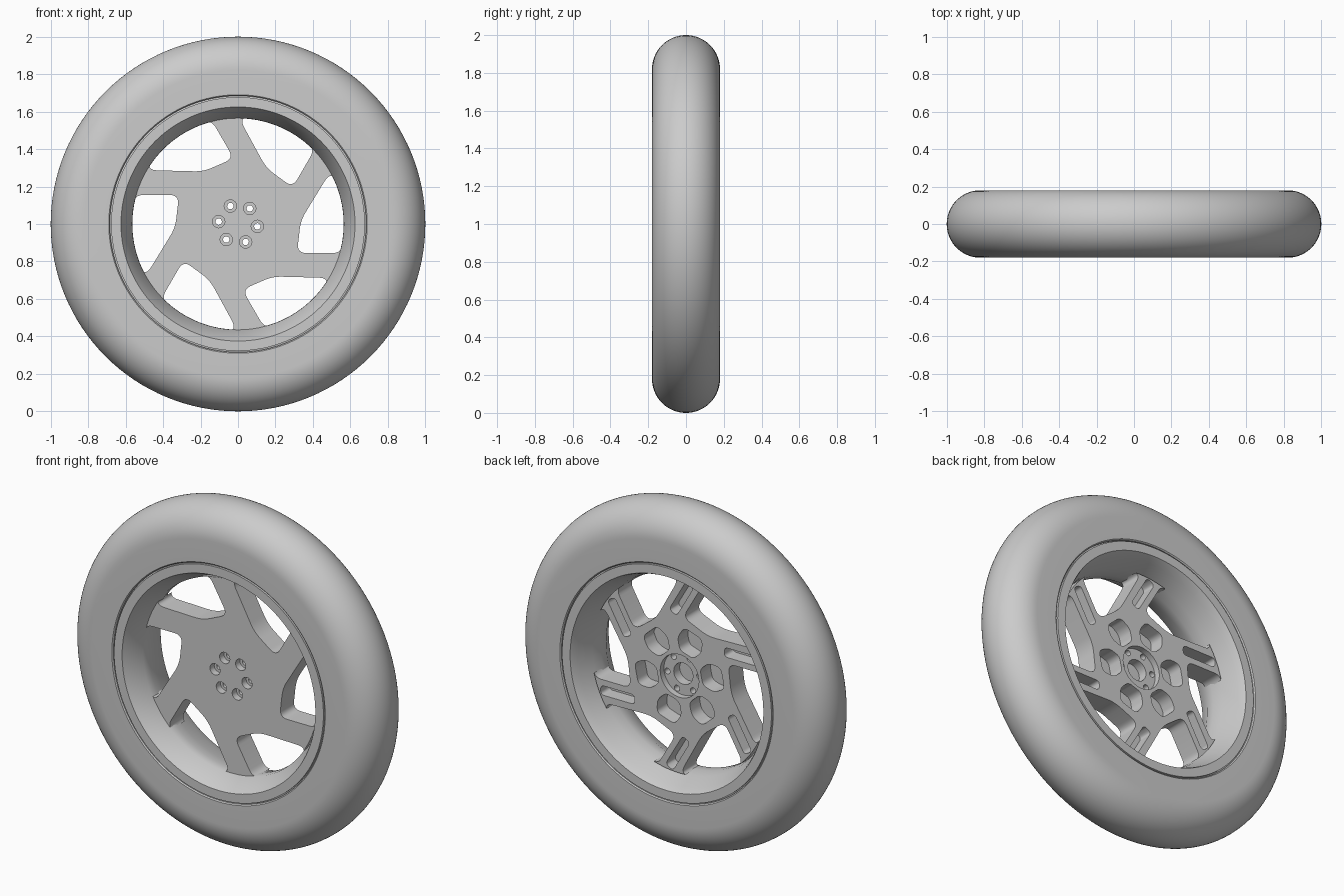
import bpy, bmesh, math
from mathutils import Vector, Matrix

cube = bpy.data.objects.get("Cube")
if cube:
    bpy.data.objects.remove(cube, do_unlink=True)

grey = bpy.data.materials.new("plain grey")
grey.use_nodes = True
grey.diffuse_color = (0.6, 0.6, 0.6, 1)
grey.node_tree.nodes["Principled BSDF"].inputs["Base Color"].default_value = (0.6, 0.6, 0.6, 1)


def finish(bm, name):
    """Turn a bmesh into an object centred on the wheel axle."""
    bmesh.ops.recalc_face_normals(bm, faces=bm.faces)
    mesh = bpy.data.meshes.new(name)
    bm.to_mesh(mesh)
    bm.free()
    mesh.materials.append(grey)
    obj = bpy.data.objects.new(name, mesh)
    obj.location.z = 1
    bpy.context.collection.objects.link(obj)
    return obj


def smooth(obj):
    bpy.ops.object.select_all(action="DESELECT")
    obj.select_set(True)
    bpy.context.view_layer.objects.active = obj
    bpy.ops.object.shade_smooth_by_angle(angle=math.radians(30))


def revolve(name, profile, steps=128):
    """Spin a closed (radius, y) profile around the y axis."""
    bm = bmesh.new()
    rings = []
    for i in range(steps):
        a = math.tau * i / steps
        rings.append([bm.verts.new((r * math.cos(a), y, r * math.sin(a))) for r, y in profile])
    n = len(profile)
    for i in range(steps):
        p, q = rings[i], rings[(i + 1) % steps]
        for j in range(n):
            k = (j + 1) % n
            bm.faces.new((p[j], p[k], q[k], q[j]))
    obj = finish(bm, name)
    smooth(obj)
    return obj


def prism(bm, outline, y0, y1):
    """Extrude an (x, z) outline between two depths."""
    front = [bm.verts.new((p[0], y0, p[1])) for p in outline]
    back = [bm.verts.new((p[0], y1, p[1])) for p in outline]
    bm.faces.new(front)
    bm.faces.new(back[::-1])
    for i in range(len(outline)):
        j = (i + 1) % len(outline)
        bm.faces.new((front[i], back[i], back[j], front[j]))


def circle(r, centre=(0, 0), steps=32):
    return [Vector((centre[0] + r * math.cos(math.tau * i / steps),
                    centre[1] + r * math.sin(math.tau * i / steps))) for i in range(steps)]


def fillet(corners, steps=8):
    """Round each (x, z, cut length) corner of an outline."""
    pts = [Vector(c[:2]) for c in corners]
    out = []
    for i, p in enumerate(pts):
        d = corners[i][2]
        if d == 0:
            out.append(p)
            continue
        a = p + (pts[i - 1] - p).normalized() * d
        b = p + (pts[(i + 1) % len(pts)] - p).normalized() * d
        for s in range(steps + 1):
            t = s / steps
            out.append(a * (1 - t) ** 2 + p * 2 * t * (1 - t) + b * t ** 2)
    return out


def six(bm, outline, y0, y1, start=0):
    """Repeat a prism six times around the axle."""
    for k in range(6):
        turn = Matrix.Rotation(math.radians(start + 60 * k), 2)
        prism(bm, [turn @ Vector(p) for p in outline], y0, y1)


def carve(obj, bm):
    """Subtract the shapes from the object and discard them."""
    cutter = finish(bm, "cutter")
    cutter.hide_render = True
    mod = obj.modifiers.new("carve", "BOOLEAN")
    mod.operation = "DIFFERENCE"
    mod.solver = "EXACT"
    mod.object = cutter
    bpy.context.view_layer.update()
    bpy.ops.object.select_all(action="DESELECT")
    obj.select_set(True)
    bpy.context.view_layer.objects.active = obj
    bpy.ops.object.modifier_apply(modifier=mod.name)
    bpy.data.objects.remove(cutter, do_unlink=True)


# Tyre: flat sidewalls and a half-round tread
tread = [(0.82 + 0.18 * math.cos(a), 0.18 * math.sin(a))
         for a in (math.radians(-90 + 180 * i / 32) for i in range(33))]
revolve("tyre", [(0.684, 0.15), (0.684, -0.174), (0.69, -0.18)] + tread
        + [(0.69, 0.18), (0.684, 0.174)])

# Rim: flat lips, a throat at the front and a flared rear barrel
revolve("rim", [(0.70, -0.16), (0.677, -0.165), (0.677, -0.178), (0.625, -0.178),
                (0.618, -0.165), (0.565, -0.07), (0.564, -0.02), (0.575, 0.04),
                (0.605, 0.13), (0.618, 0.165), (0.625, 0.178), (0.677, 0.178),
                (0.677, 0.165), (0.70, 0.16)])

# Spoke disc
FRONT, BACK = -0.065, 0.06
bm = bmesh.new()
prism(bm, circle(0.568, steps=128), FRONT, BACK)
spokes = finish(bm, "spokes")

# Openings between the spokes and the through bolt holes
arc = [(0.573 * math.cos(math.radians(a)), 0.573 * math.sin(math.radians(a)), 0)
       for a in range(201, 171, -6)]
opening = fillet([(-0.551, 0.155, 0.045), (-0.315, 0.155, 0.05), (-0.335, -0.02, 0.05),
                  (-0.497, -0.285, 0.065)] + arc)
bolt = (0.104 * math.cos(math.radians(53)), 0.104 * math.sin(math.radians(53)))
bm = bmesh.new()
six(bm, opening, -0.2, 0.2)
six(bm, circle(0.017, bolt, 20), -0.2, 0.2)
carve(spokes, bm)

# Bolt head seats on the front
bm = bmesh.new()
six(bm, circle(0.033, bolt, 24), -0.2, FRONT + 0.04)
carve(spokes, bm)

# Rear pockets around the hub, slots along the spokes, hub recess
pocket = fillet([(0.145, -0.045, 0.025), (0.21, -0.082, 0.03), (0.285, -0.06, 0.03),
                 (0.285, 0.06, 0.03), (0.21, 0.082, 0.03), (0.145, 0.045, 0.025)])
slot = fillet([(0.29, -0.245, 0.024), (0.51, -0.245, 0.024),
               (0.51, -0.19, 0.024), (0.29, -0.19, 0.024)])
bm = bmesh.new()
six(bm, pocket, -0.03, 0.2, -12)
six(bm, slot, -0.02, 0.2)
prism(bm, circle(0.125, steps=48), BACK - 0.035, 0.2)
carve(spokes, bm)

# Blind centre bore
bm = bmesh.new()
prism(bm, circle(0.062, steps=40), -0.03, 0.2)
carve(spokes, bm)
smooth(spokes)
